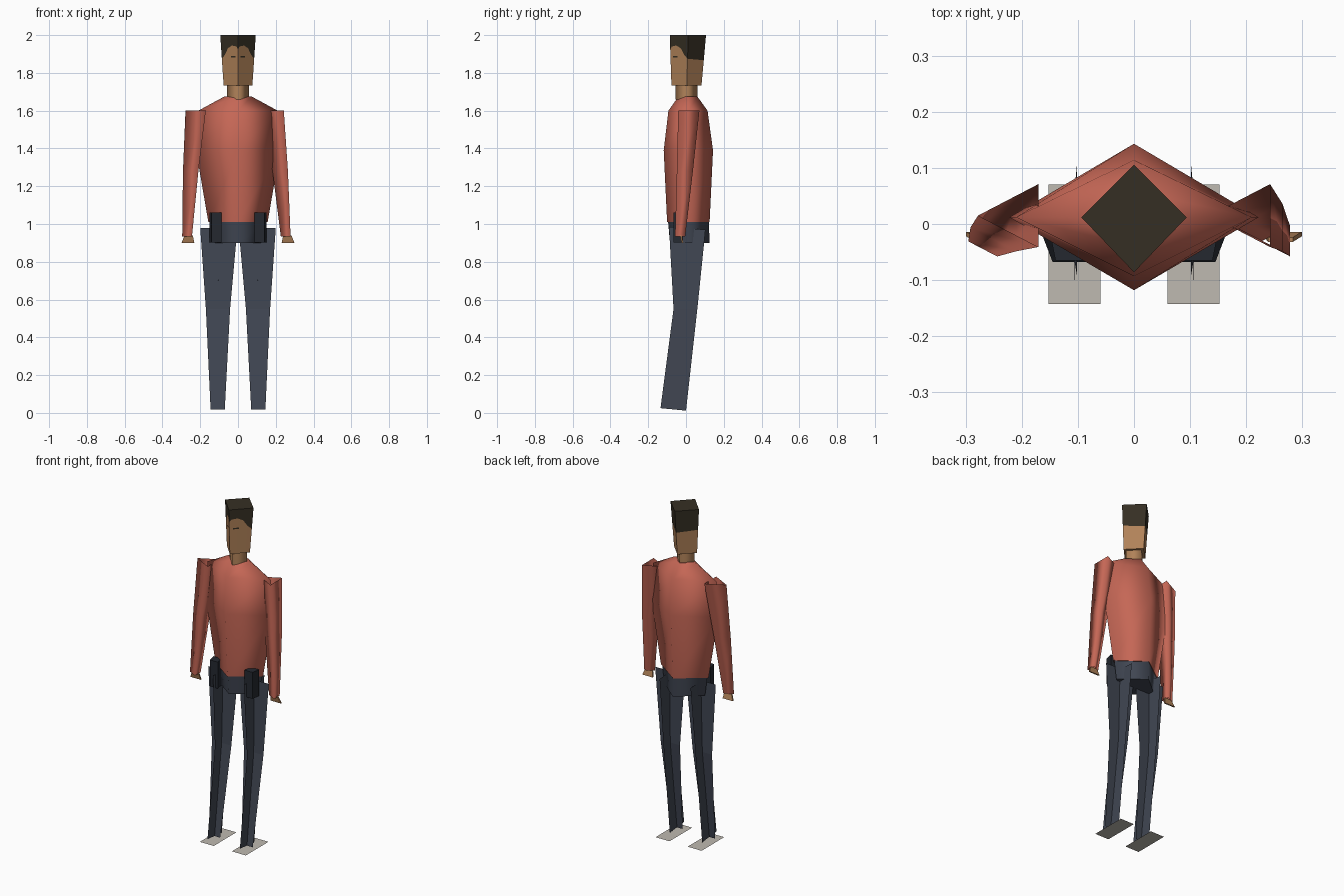
import bpy
from mathutils import Vector

cube = bpy.data.objects.get("Cube")
if cube:
    bpy.data.objects.remove(cube, do_unlink=True)


def material(name, rgb):
    m = bpy.data.materials.new(name)
    m.use_nodes = True
    m.diffuse_color = (*rgb, 1)
    m.node_tree.nodes["Principled BSDF"].inputs["Base Color"].default_value = (*rgb, 1)
    return m


RED = material("brick red shirt", (0.56, 0.135, 0.092))
NAVY = material("slate navy trousers", (0.052, 0.062, 0.086))
DARK = material("dark pouch", (0.018, 0.022, 0.03))
SKIN = material("tan skin", (0.44, 0.225, 0.1))
HAIR = material("dark brown hair", (0.036, 0.028, 0.017))
SOLE = material("pale grey shoe", (0.52, 0.49, 0.44))


def build(name, verts, faces, mats, smooth=False, slots=None):
    mesh = bpy.data.meshes.new(name)
    mesh.from_pydata([tuple(v) for v in verts], [], faces)
    for m in mats:
        mesh.materials.append(m)
    for p in mesh.polygons:
        p.use_smooth = smooth and len(p.vertices) == 4
        if slots:
            p.material_index = slots[p.index]
    mesh.update()
    obj = bpy.data.objects.new(name, mesh)
    bpy.context.collection.objects.link(obj)
    return obj


def loft(name, rings, mat, smooth=True, caps=True):
    """Skin a list of equal point rings, bottom to top, with separate flat caps."""
    n = len(rings[0])
    verts = [p for ring in rings for p in ring]
    faces = [(r * n + i, r * n + (i + 1) % n, (r + 1) * n + (i + 1) % n, (r + 1) * n + i)
             for r in range(len(rings) - 1) for i in range(n)]
    if caps:
        for ring, flip in ((rings[0], True), (rings[-1], False)):
            s = len(verts)
            verts += ring
            ids = list(range(s, s + n))
            if flip:
                ids.reverse()
            faces += [(ids[0], ids[i], ids[i + 1]) for i in range(1, n - 1)]
    return build(name, verts, faces, [mat], smooth)


def diamond(z, half, front, back, mid=0.012):
    return [(0, front, z), (half, mid, z), (0, back, z), (-half, mid, z)]


# Torso, pelvis and neck: four-sided sections
loft("shirt_body", [diamond(1.01, 0.157, -0.1, 0.125), diamond(1.39, 0.222, -0.118, 0.143),
                    diamond(1.6, 0.21, -0.093, 0.114), diamond(1.675, 0.072, -0.04, 0.06)], RED)
loft("pelvis", [diamond(0.9, 0.134, -0.085, 0.124), diamond(1.015, 0.15, -0.095, 0.122)], NAVY)
loft("neck", [diamond(1.66, 0.058, -0.055, 0.06, 0.003),
              diamond(1.74, 0.058, -0.055, 0.06, 0.003)], SKIN)


# Head: each wall is split into columns along a hairline
def head_ring(z):
    t = (z - 1.733) / 0.267
    return [Vector(p) for p in diamond(z, 0.076 + 0.018 * t, -0.077 - 0.009 * t,
                                       0.082 + 0.024 * t, 0.004 + 0.008 * t)]


def wall_point(a, b, u, z):
    ring = head_ring(z)
    return ring[a].lerp(ring[b], u)


front_line = [(0, 1.925), (0.1, 1.94), (0.35, 1.945), (0.6, 1.93), (0.8, 1.895), (1, 1.875)]
back_line = [(0, 1.867), (1, 1.875)]
verts, faces, slots = [], [], []
for a, b, line in ((0, 1, front_line), (0, 3, front_line), (2, 1, back_line), (2, 3, back_line)):
    for (u0, h0), (u1, h1) in zip(line, line[1:]):
        for slot, lo0, lo1, hi0, hi1 in ((0, 1.733, 1.733, h0, h1), (1, h0, h1, 2, 2)):
            s = len(verts)
            verts += [wall_point(a, b, u0, lo0), wall_point(a, b, u1, lo1),
                      wall_point(a, b, u1, hi1), wall_point(a, b, u0, hi0)]
            quad = (s, s + 1, s + 2, s + 3)
            faces.append(quad if (a, b) in ((0, 1), (2, 3)) else quad[::-1])
            slots.append(slot)
for z, slot in ((1.733, 0), (2, 1)):
    s = len(verts)
    verts += head_ring(z)
    faces.append((s, s + 1, s + 2, s + 3) if slot else (s + 3, s + 2, s + 1, s))
    slots.append(slot)
build("head", verts, faces, [SKIN, HAIR], slots=slots)

# Eyes: thin plates lying on the two front walls of the head
for side, b in (("left", 1), ("right", 3)):
    sign = 1 if b == 1 else -1
    out = Vector((sign * 0.0015, -0.0015, 0))
    pts = [wall_point(0, b, u, z) + out
           for u, z in ((0.15, 1.882), (0.42, 1.882), (0.42, 1.89), (0.15, 1.89))]
    build(side + "_eye", pts, [(0, 1, 2, 3) if sign > 0 else (3, 2, 1, 0)], [HAIR])


# Sleeves: open three-sided tubes, both turned the same way
def triangle(cx, cy, z, size):
    return [(cx - 0.0715 * size, cy, z), (cx + 0.036 * size, cy - 0.056 * size, z),
            (cx + 0.036 * size, cy + 0.056 * size, z)]


for side, s in (("left", 1), ("right", -1)):
    loft(side + "_sleeve", [triangle(s * 0.261, -0.031, 0.935, 0.48),
                            triangle(s * 0.237, -0.006, 1.28, 0.76),
                            triangle(s * 0.2065, 0.015, 1.6, 1)], RED, caps=False)

    # Hand: a thin flared slab
    def slab(cx, half, y, z):
        return [(s * cx - half, y - 0.004, z), (s * cx + half, y - 0.004, z),
                (s * cx + half, y + 0.004, z), (s * cx - half, y + 0.004, z)]
    loft(side + "_hand", [slab(0.265, 0.034, -0.018, 0.9), slab(0.261, 0.022, -0.028, 0.94)],
         SKIN, smooth=False)

    # Hip pouch
    def pouch(z):
        return [(s * 0.088, -0.065, z), (s * 0.14, -0.065, z),
                (s * 0.15, -0.015, z), (s * 0.098, -0.015, z)][::s]
    loft(side + "_hip_pouch", [pouch(0.902), pouch(1.06)], DARK, smooth=False)

    # Leg: two crossed panels, each bending at the knee
    wide = [(0.07, 0.145, -0.068, 0.018), (0.042, 0.17, -0.003, 0.55), (0.003, 0.2, 0.005, 0.98)]
    deep = [(-0.135, 0.0, 0.107, 0.025, 0.012), (-0.066, 0.06, 0.106, 0.55, 0.55),
            (-0.09, 0.103, 0.102, 0.985, 0.97)]
    panel = [(0, 1, 3, 2), (2, 3, 5, 4)]
    build(side + "_leg_front_panel",
          [(s * x, y, z) for x0, x1, y, z in wide for x in (x0, x1)], panel, [NAVY])
    build(side + "_leg_side_panel",
          [p for y0, y1, x, z0, z1 in deep for p in ((s * x, y0, z0), (s * x, y1, z1))],
          panel, [NAVY])

    # Shoe: a flat plate on the ground
    build(side + "_shoe", [(s * x, y, 0) for x, y in
                           ((0.06, -0.143), (0.152, -0.143), (0.152, 0.07), (0.06, 0.07))][::s],
          [(0, 1, 2, 3)], [SOLE])
